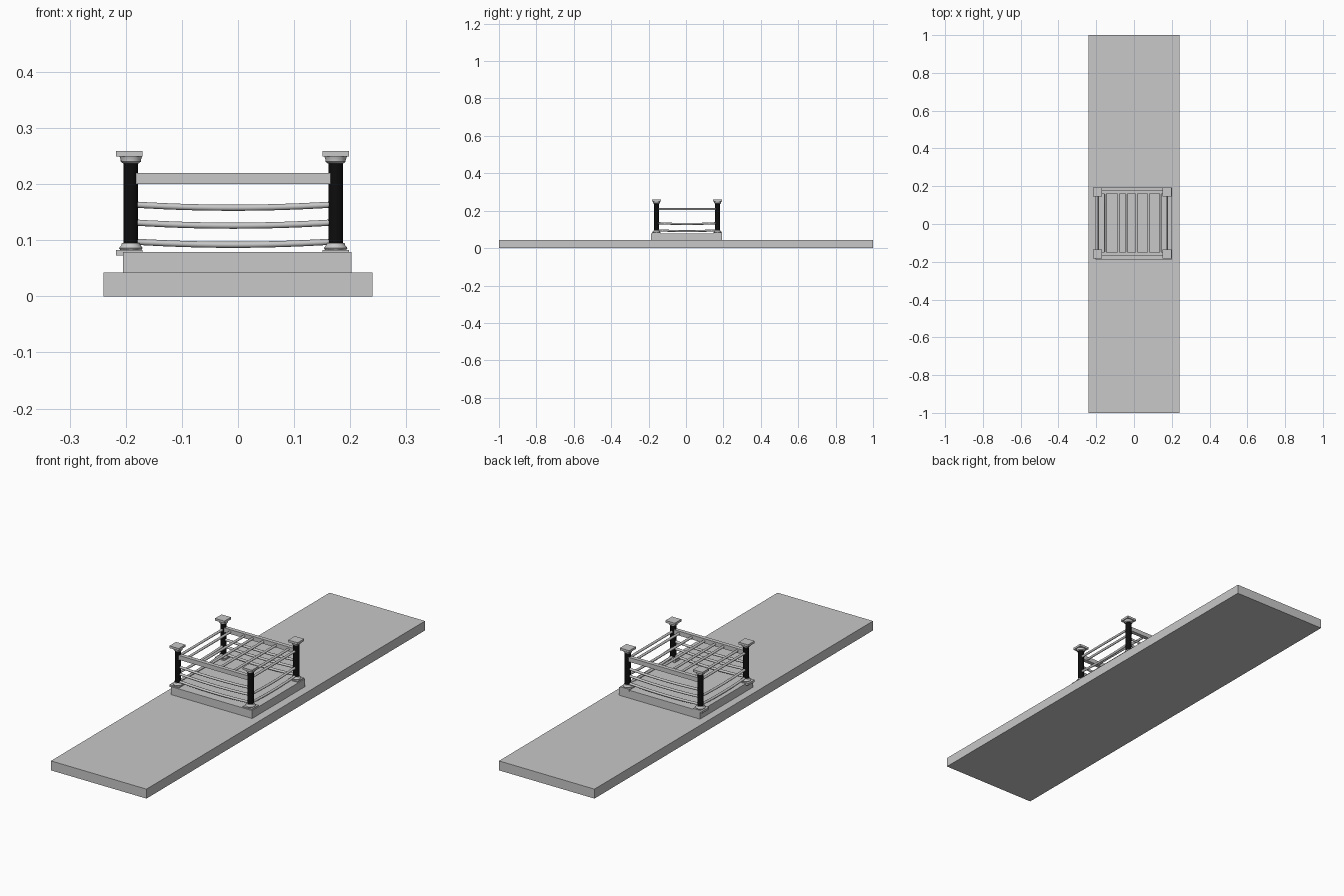
import bpy
import bmesh
import math
from mathutils import Vector

old = bpy.data.objects.get("Cube")
if old:
    bpy.data.objects.remove(old, do_unlink=True)


def material(name, value):
    m = bpy.data.materials.new(name)
    m.use_nodes = True
    color = (value, value, value, 1)
    m.diffuse_color = color
    m.node_tree.nodes["Principled BSDF"].inputs["Base Color"].default_value = color
    return m


GREY = material("light grey", 0.58)
BLACK = material("black", 0.004)


def finish(name, bm, mat, smooth=False):
    mesh = bpy.data.meshes.new(name)
    bm.to_mesh(mesh)
    bm.free()
    mesh.materials.append(mat)
    obj = bpy.data.objects.new(name, mesh)
    bpy.context.collection.objects.link(obj)
    if smooth:
        bpy.ops.object.select_all(action="DESELECT")
        obj.select_set(True)
        bpy.context.view_layer.objects.active = obj
        bpy.ops.object.shade_smooth_by_angle(angle=math.radians(40))
    return obj


def box(name, low, high, mat=GREY):
    bm = bmesh.new()
    bmesh.ops.create_cube(bm, size=1)
    for v in bm.verts:
        v.co = [l + (c + 0.5) * (h - l) for l, h, c in zip(low, high, v.co)]
    return finish(name, bm, mat)


def lathe(name, x, y, profile, mat, sides=24):
    # Spin a closed (radius, height) profile about a vertical axis
    bm = bmesh.new()
    rings = []
    for r, z in profile:
        rings.append([bm.verts.new((x + r * math.cos(math.tau * i / sides),
                                    y + r * math.sin(math.tau * i / sides), z))
                      for i in range(sides)])
    for a, b in zip(rings, rings[1:]):
        for i in range(sides):
            j = (i + 1) % sides
            bm.faces.new((a[i], a[j], b[j], b[i]))
    bm.faces.new(rings[0][::-1])
    bm.faces.new(rings[-1])
    return finish(name, bm, mat, True)


def rope(name, start, end, sag, radius=0.0055, steps=12, sides=12):
    # Round bar that dips in the middle
    start, end = Vector(start), Vector(end)
    side = (end - start).cross(Vector((0, 0, 1))).normalized()
    bm = bmesh.new()
    rings = []
    for s in range(steps + 1):
        t = s / steps
        p = start.lerp(end, t) - Vector((0, 0, sag * 4 * t * (1 - t)))
        rings.append([bm.verts.new(p + side * radius * math.cos(math.tau * i / sides)
                                   + Vector((0, 0, radius * math.sin(math.tau * i / sides))))
                      for i in range(sides)])
    for a, b in zip(rings, rings[1:]):
        for i in range(sides):
            j = (i + 1) % sides
            bm.faces.new((a[i], a[j], b[j], b[i]))
    bm.faces.new(rings[0])
    bm.faces.new(rings[-1][::-1])
    bmesh.ops.recalc_face_normals(bm, faces=bm.faces)
    return finish(name, bm, GREY, True)


# Long ground slab and the raised platform
box("ground_slab", (-0.24, -1, 0), (0.24, 1, 0.043))
box("platform", (-0.205, -0.187, 0.043), (0.202, 0.192, 0.079))

# Corner columns with square plates, round mouldings and square caps
XS = {"right": -0.191, "left": 0.174}
YS = {"front": -0.158, "back": 0.169}
for xn, x in XS.items():
    for yn, y in YS.items():
        tag = f"{yn}_{xn}_column"
        h = 0.0235
        cx = x - 0.003 if xn == "right" else x
        box(tag + "_plate", (cx - h, y - h, 0.073), (cx + h, y + h, 0.083))
        lathe(tag + "_base", x, y, [(0.019, 0.083), (0.021, 0.086), (0.019, 0.089),
                                    (0.017, 0.091), (0.016, 0.095)], GREY)
        lathe(tag + "_shaft", x, y, [(0.013, 0.09), (0.013, 0.242)], BLACK)
        lathe(tag + "_capital", x, y, [(0.014, 0.237), (0.018, 0.24), (0.018, 0.243),
                                       (0.02, 0.249)], GREY)
        box(tag + "_cap", (cx - h, y - h, 0.249), (cx + h, y + h, 0.259))

# Front and back: flat top rail with three sagging ropes
for yn, y in YS.items():
    box(f"{yn}_top_rail", (XS["right"], y - 0.009, 0.2), (XS["left"], y + 0.009, 0.22))
    for i, z in enumerate((0.098, 0.132, 0.164)):
        rope(f"{yn}_rope_{i + 1}", (XS["right"], y, z), (XS["left"], y, z), 0.006)

# Sides: top bar and two sagging ropes
for xn, x in XS.items():
    rope(f"{xn}_top_bar", (x, YS["front"], 0.209), (x, YS["back"], 0.209), 0)
    for i, z in enumerate((0.096, 0.134)):
        rope(f"{xn}_rope_{i + 1}", (x, YS["front"], z), (x, YS["back"], z), 0.005)

# Bars across the open top
for i, x in enumerate((-0.152, -0.082, -0.04, 0.013, 0.077, 0.141)):
    rope(f"roof_bar_{i + 1}", (x, YS["front"], 0.209), (x, YS["back"], 0.209), 0)
